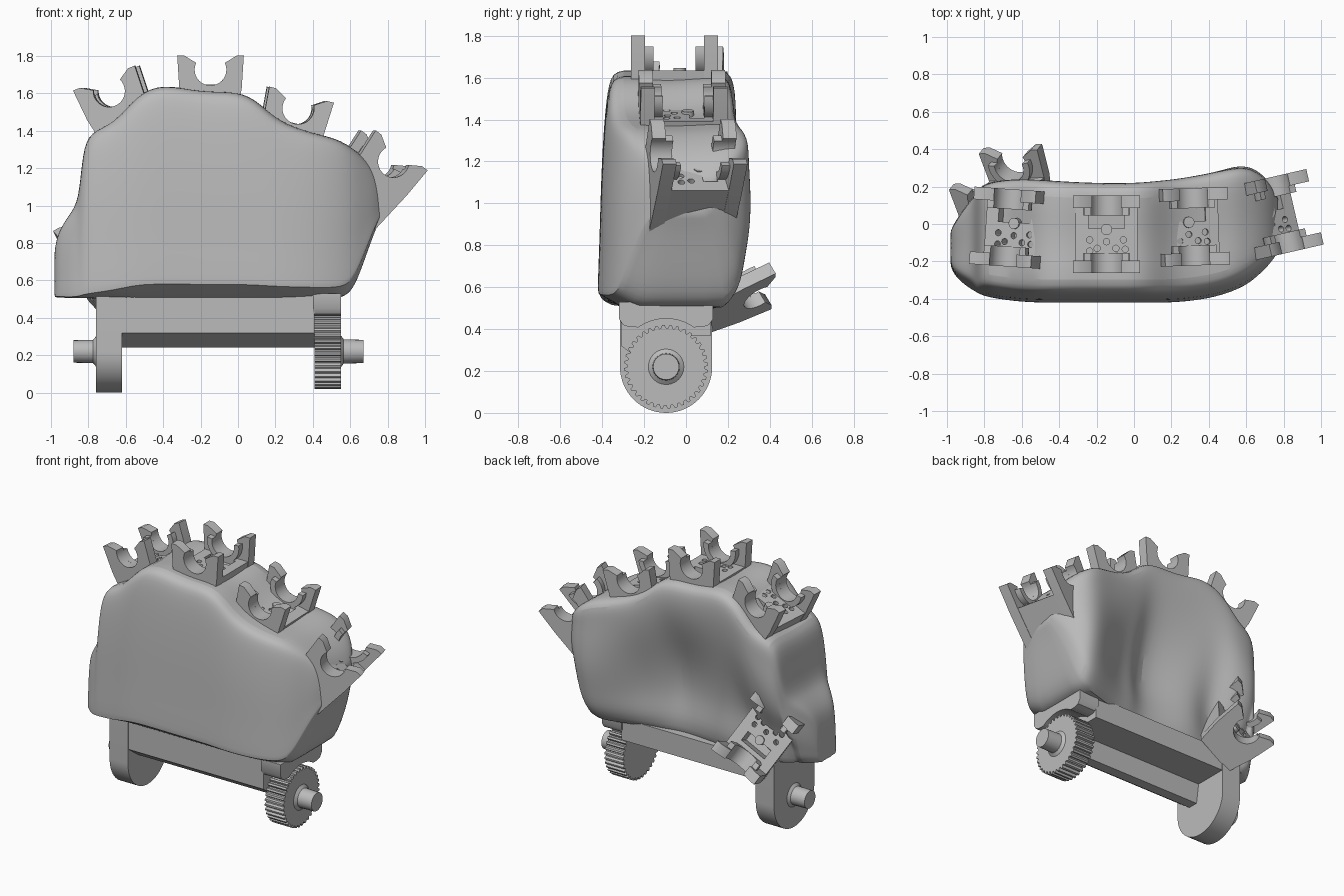
import bpy, bmesh, math
from math import cos, sin, pi, radians
from mathutils import Matrix, Vector

if "Cube" in bpy.data.objects:
    bpy.data.objects.remove(bpy.data.objects["Cube"], do_unlink=True)

grey = bpy.data.materials.new("plain_grey")
grey.use_nodes = True
grey.diffuse_color = (0.5, 0.5, 0.5, 1)
grey.node_tree.nodes["Principled BSDF"].inputs["Base Color"].default_value = (0.5, 0.5, 0.5, 1)


def finish(bm, name, angle=35):
    bmesh.ops.recalc_face_normals(bm, faces=bm.faces)
    mesh = bpy.data.meshes.new(name)
    bm.to_mesh(mesh)
    bm.free()
    mesh.materials.append(grey)
    return place(mesh, name, angle)


def place(mesh, name, angle=35):
    obj = bpy.data.objects.new(name, mesh)
    bpy.context.collection.objects.link(obj)
    bpy.ops.object.select_all(action='DESELECT')
    obj.select_set(True)
    bpy.context.view_layer.objects.active = obj
    bpy.ops.object.shade_smooth_by_angle(angle=radians(angle))
    return obj


def prism(bm, pts, lo, hi, axis):
    """Extrude a 2D outline along x, y or z."""
    def to3d(p, h):
        return {"x": (h, p[0], p[1]), "y": (p[0], h, p[1]), "z": (p[0], p[1], h)}[axis]
    a = [bm.verts.new(to3d(p, lo)) for p in pts]
    b = [bm.verts.new(to3d(p, hi)) for p in pts]
    bm.faces.new(a)
    bm.faces.new(b[::-1])
    for i in range(len(pts)):
        j = (i + 1) % len(pts)
        bm.faces.new((a[i], a[j], b[j], b[i]))


def arc(r, start, end, n, c=(0, 0)):
    angles = [radians(start + (end - start) * i / n) for i in range(n + 1)]
    return [(c[0] + r * cos(t), c[1] + r * sin(t)) for t in angles]


def rect(x0, x1, y0, y1):
    return [(x0, y0), (x1, y0), (x1, y1), (x0, y1)]


# Palm: sections lofted along x (x, bottom, top, front, back)
stations = [
    (-.98, .51, .76, -.22, -.04), (-.965, .51, .86, -.27, .0),
    (-.90, .505, .96, -.33, .10), (-.85, .505, 1.03, -.36, .16),
    (-.832, .505, 1.30, -.37, .19), (-.79, .505, 1.41, -.39, .23),
    (-.66, .50, 1.45, -.41, .25), (-.54, .50, 1.61, -.42, .25),
    (-.40, .50, 1.67, -.42, .24), (-.20, .50, 1.62, -.42, .23),
    (.00, .50, 1.63, -.42, .23), (.11, .50, 1.57, -.42, .24),
    (.22, .50, 1.46, -.42, .25), (.40, .50, 1.40, -.40, .28),
    (.53, .50, 1.37, -.36, .31), (.61, .53, 1.32, -.32, .31),
    (.67, .69, 1.27, -.27, .28), (.73, .86, 1.20, -.21, .22), (.77, .95, 1.12, -.15, .14)]
bm = bmesh.new()
crease = bm.edges.layers.float.new("crease_edge")
rings = []
for x, zb, zt, yf, yb in stations:
    hollow = .15 * max(0, cos((x + .12) / .62 * pi / 2)) * (1 + .25 * cos(x * 22))
    thumb = .09 if -.9 < x < -.5 else 0
    d = min(1, (yb - yf) / .5)
    lip = .07 * min(1, max(.15, (x + .95) / .4))
    front = [(.12, 0), (0, lip), (0, .13), (.008, .3), (.015, .55), (.03, .78), (.05, .94), (.09, 1)]
    back = [(.06, 1), (.01, .95), (.01, .82), (.4 * hollow, .66), (hollow + .3 * thumb, .45),
            (.03 + hollow + thumb, .25), (.05 + .6 * hollow + thumb, .1), (.12 + .3 * hollow + .5 * thumb, 0)]
    middle = (yf + yb) / 2
    loop = ([(yf + o * d, v) for o, v in front] + [(middle, .965)]
            + [(yb - o * d, v) for o, v in back])
    rings.append([bm.verts.new((x, y, zb + (zt - zb) * v)) for y, v in loop])
for r, s in zip(rings, rings[1:]):
    for i in range(len(r)):
        j = (i + 1) % len(r)
        bm.faces.new((r[i], r[j], s[j], s[i]))
    for k, sharp in ((0, .8), (1, .9), (-1, .7)):
        bm.edges.get((r[k], s[k]))[crease] = sharp
for ring in (rings[0], rings[-1]):
    for edge in bm.faces.new(ring).edges:
        edge[crease] = .7
palm = finish(bm, "palm", 50)
sub = palm.modifiers.new("smooth", 'SUBSURF')
sub.levels = sub.render_levels = 2

# Wrist: crossbar, end plate, gear arch, gear and axle stubs
AY, AZ = -.095, .22
bm = bmesh.new()
prism(bm, [(-.31, .52), (-.31, .32), (-.2, .24), (-.13, .24), (-.11, .37), (.12, .37), (.12, .52)],
      -.65, .41, "x")
finish(bm, "wrist_crossbar")

bm = bmesh.new()
prism(bm, [(AY - .22, .52)] + arc(.22, 180, 360, 32, (AY, AZ)) + [(AY + .22, .52)], -.76, -.62, "x")
finish(bm, "wrist_end_plate")

bm = bmesh.new()
prism(bm, [(.13, .45), (.13, .53), (-.32, .53), (-.32, .45), (-.30, .42), (-.27, .41)]
      + arc(.23, 125, 55, 12, (AY, AZ)) + [(.08, .41), (.11, .42)], .40, .55, "x")
finish(bm, "gear_arch")

bm = bmesh.new()
TEETH = 36
outline = []
for i in range(TEETH):
    for f, r in ((0, .184), (.2, .2), (.55, .2), (.75, .184)):
        t = 2 * pi * (i + f) / TEETH
        outline.append((AY + r * cos(t), AZ + r * sin(t)))
prism(bm, outline, .41, .55, "x")
finish(bm, "wrist_gear", 25)

for name, steps in (("gear_axle", ((.50, .085), (.55, .085), (.565, .065), (.67, .062))),
                    ("plate_axle", ((-.70, .08), (-.76, .08), (-.775, .062), (-.88, .06)))):
    bm = bmesh.new()
    prev = None
    for x, r in steps:
        ring = [bm.verts.new((x, y, z)) for y, z in arc(r, 0, 345, 23, (AY, AZ))]
        if prev:
            for i in range(24):
                j = (i + 1) % 24
                bm.faces.new((prev[i], prev[j], ring[j], ring[i]))
        else:
            bm.faces.new(ring)
        prev = ring
    bm.faces.new(prev)
    finish(bm, name)


# Finger sockets: perforated block between two open hooks
def socket_mesh(depth, half):
    bm = bmesh.new()
    prism(bm, [(-.165, -.092), (.165, -.092), (.135, -depth), (-.135, -depth)], -half + .05, half - .05, "y")
    block = finish(bm, "socket_block")

    cut = bmesh.new()
    prism(cut, rect(-.095, .095, .03, .10), -.2, 0, "z")
    for u, a in ((-.09, -.03), (-.05, -.075), (0, -.04), (.05, -.075), (.09, -.03), (.1, -.08), (-.09, -.09)):
        prism(cut, arc(.017, 0, 330, 11, (u, a)), -.17, 0, "z")
    cutter = finish(cut, "socket_cutter")
    cutter.hide_render = True
    mod = block.modifiers.new("holes", 'BOOLEAN')
    mod.operation = 'DIFFERENCE'
    mod.solver = 'EXACT'
    mod.object = cutter
    bpy.context.view_layer.update()
    done = bpy.data.meshes.new_from_object(block.evaluated_get(bpy.context.evaluated_depsgraph_get()))
    bpy.data.objects.remove(block, do_unlink=True)
    bpy.data.objects.remove(cutter, do_unlink=True)

    bm = bmesh.new()
    bm.from_mesh(done)
    hook = ([(-.137, -depth), (-.167, -.1), (-.178, .075), (-.14, .075)]
            + arc(.085, 155, 385, 20) + [(.14, .075), (.178, .075), (.167, -.1), (.137, -depth)])
    collar = arc(.122, 170, 370, 18) + arc(.085, 370, 170, 18)
    for s in (-1, 1):
        prism(bm, hook, s * (half - .067), s * half, "y")
        prism(bm, collar, s * (half - .107), s * (half - .062), "y")
    prism(bm, arc(.03, 0, 330, 11, (0, .025)), -.2, -.08, "z")
    obj = finish(bm, "socket")
    mesh = obj.data
    bpy.data.objects.remove(obj, do_unlink=True)
    return mesh


short_socket = socket_mesh(.26, .207)
fingers = (("little_socket", short_socket, (-.675, -.02, 1.612), -22, -4),
           ("ring_socket", short_socket, (-.147, -.055, 1.727), 0, 0),
           ("middle_socket", short_socket, (.315, -.015, 1.52), 14, 2),
           ("index_socket", socket_mesh(.36, .207), (.785, .05, 1.235), 37, 13))
for name, mesh, loc, tilt, yaw in fingers:
    obj = place(mesh, name)
    obj.matrix_world = (Matrix.Translation(loc) @ Matrix.Rotation(radians(yaw), 4, 'Z')
                        @ Matrix.Rotation(radians(tilt), 4, 'Y'))

# Thumb socket leans out of the back
across = Vector((.86, .06, .47)).normalized()
pin = Vector((.4, .48, -.79)).normalized()
up = across.cross(pin).normalized()
pin = up.cross(across)
thumb = place(socket_mesh(.26, .235), "thumb_socket")
turn = Matrix((across, pin, up)).transposed().to_4x4()
thumb.matrix_world = Matrix.Translation((-.72, .24, .735)) @ turn
